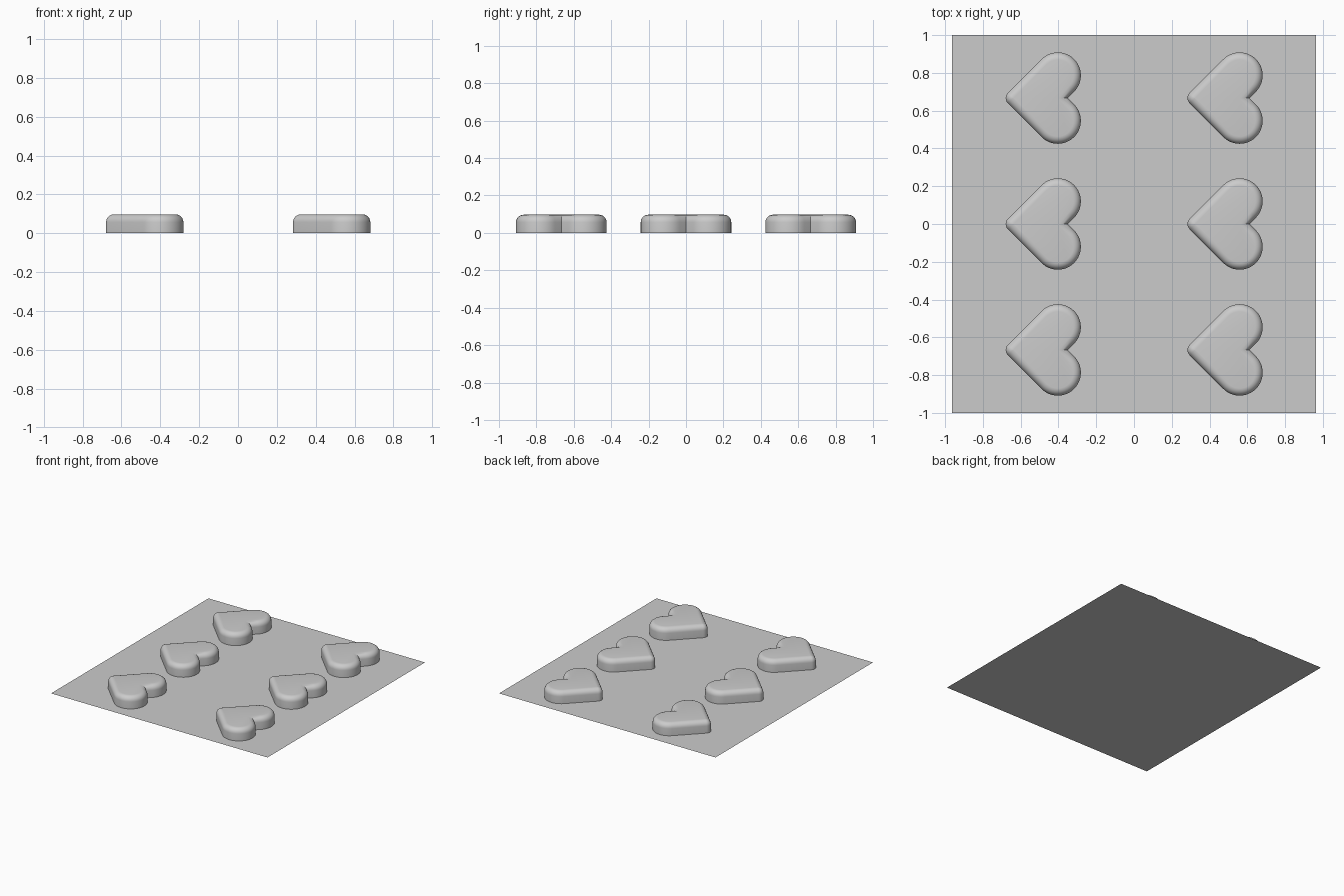
import bpy, bmesh
from math import sin, cos, pi, sqrt, radians

if "Cube" in bpy.data.objects:
    bpy.data.objects.remove(bpy.data.objects["Cube"])

W, L, H = 1.925, 2.0, 0.097      # sheet width, length, heart height
PX, PY = W / 2, L / 3            # tile pitch
R, D, BEV = 0.122, 0.12, 0.04    # lobe radius, lobe offset in y, edge rounding
CX = 0.078                       # lobe centre in x, from the tile centre


def arc(cx, cy, r, a0, a1, n):
    return [(cx + r * cos(radians(a0 + (a1 - a0) * i / n)),
             cy + r * sin(radians(a0 + (a1 - a0) * i / n))) for i in range(n + 1)]


def heart_outline(o):
    """Heart outline pointing to -x, inset by o."""
    tip = CX - D - R * sqrt(2) + BEV * sqrt(2)
    notch = CX + R * sqrt(2) - D - o * sqrt(2)
    upper = arc(CX, D, R - o, -45, 135, 24)
    lower = arc(CX, -D, R - o, 225, 405, 24)
    return [(notch, 0)] + upper + arc(tip, 0, BEV - o, 135, 225, 6) + lower


# base sheet
bpy.ops.mesh.primitive_grid_add(x_subdivisions=2, y_subdivisions=3, size=1)
sheet = bpy.context.object
sheet.name = "base_sheet"
sheet.scale = (W, L, 1)
bpy.ops.object.transform_apply(location=False, rotation=False, scale=True)

# raised heart: wall, rounded top edge, flat top
bm = bmesh.new()
levels = [(0, 0)]
for i in range(7):
    a = pi / 2 * i / 6
    levels.append((min(BEV * (1 - cos(a)), BEV - 0.001), H - BEV + BEV * sin(a)))
rings = [[bm.verts.new((x, y, z)) for x, y in heart_outline(o)] for o, z in levels]
n = len(rings[0])
for a, b in zip(rings, rings[1:]):
    for i in range(n):
        j = (i + 1) % n
        bm.faces.new((a[i], a[j], b[j], b[i]))
bm.faces.new(rings[-1])
mesh = bpy.data.meshes.new("hearts")
bm.to_mesh(mesh)
bm.free()
hearts = bpy.data.objects.new("hearts", mesh)
bpy.context.collection.objects.link(hearts)
hearts.location = (-PX / 2, -PY, 0)
bpy.ops.object.select_all(action='DESELECT')
hearts.select_set(True)
bpy.context.view_layer.objects.active = hearts
bpy.ops.object.shade_smooth_by_angle(angle=radians(35))

# repeat over two columns and three rows
for count, offset in ((2, (PX, 0, 0)), (3, (0, PY, 0))):
    m = hearts.modifiers.new("repeat", 'ARRAY')
    m.count = count
    m.use_relative_offset = False
    m.use_constant_offset = True
    m.constant_offset_displace = offset
